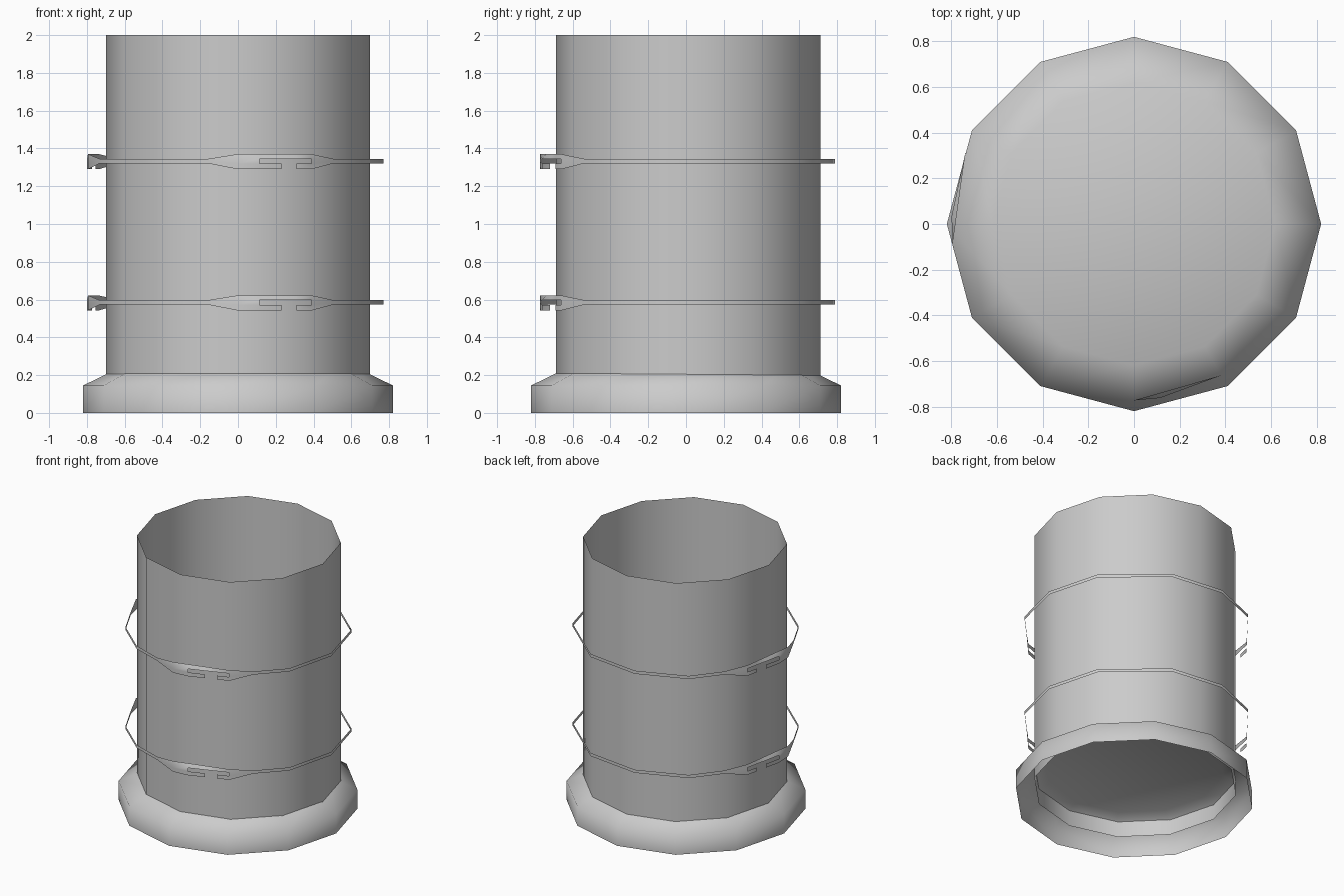
import bpy, bmesh, math
from mathutils import Vector

if "Cube" in bpy.data.objects:
    bpy.data.objects.remove(bpy.data.objects["Cube"], do_unlink=True)

# One plain grey for everything
grey = bpy.data.materials.new("mid grey")
grey.diffuse_color = (0.6, 0.6, 0.6, 1)
grey.use_nodes = True
grey.node_tree.nodes["Principled BSDF"].inputs["Base Color"].default_value = (0.6, 0.6, 0.6, 1)


def finish(name, bm):
    """Turn a bmesh into a smooth-shaded object."""
    for f in bm.faces:
        f.smooth = True
    mesh = bpy.data.meshes.new(name)
    bm.to_mesh(mesh)
    bm.free()
    mesh.materials.append(grey)
    obj = bpy.data.objects.new(name, mesh)
    bpy.context.collection.objects.link(obj)
    return obj


def lathe(name, profile, cap_top=False, sides=12):
    """Spin (radius, z) points, listed bottom to top, into an open shell."""
    bm = bmesh.new()
    rings = []
    for r, z in profile:
        rings.append([bm.verts.new((r * math.cos(math.tau * i / sides),
                                    r * math.sin(math.tau * i / sides), z))
                      for i in range(sides)])
    for low, high in zip(rings, rings[1:]):
        for i in range(sides):
            j = (i + 1) % sides
            bm.faces.new((low[i], low[j], high[j], high[i]))
    if cap_top:
        bm.faces.new(rings[-1])
    return finish(name, bm)


# Open tube, tucked into the lid at its foot
tube = lathe("tube", [(0.70, 0.09), (0.70, 2.0)])
tube.location.y = 0.011

# Flared lid, hollow from below; its shoulder runs on inside the tube
lathe("base_lid", [(0.82, 0.0), (0.82, 0.145), (0.62, 0.243)], cap_top=True)


def at(angle, radius=0.785):
    """Point on the strap's outline."""
    a = math.radians(angle)
    return Vector((radius * math.cos(a) - 0.015, radius * math.sin(a) + 0.012, 0))


# Heights of the four edge lines in the thin strap and in the tall clip
TALL = (-0.043, -0.014, 0.012, 0.037)
THIN = (-0.012, -0.004, 0.004, 0.012)
FULL = (0, 1, 2)


def clip(start, corner, bulge, end, finish_corner):
    """Columns of one slotted clip: (lower point, top point, heights, filled rows)."""
    a, b, c = at(corner), at(bulge), at(end)

    def column(low, t, rows):
        return low, a.lerp(c, t), TALL, rows

    taper_in = at(start).lerp(a, 0.6)
    taper_out = c.lerp(at(finish_corner), 0.4)
    return [(taper_in, taper_in, THIN, FULL),
            column(a, 0.0, FULL),
            column(b, 0.29, (0, 2)),
            column(b.lerp(c, 0.42), 0.59, (2,)),
            column(b.lerp(c, 0.71), 0.79, (0, 2)),
            column(c, 1.0, FULL),
            (taper_out, taper_out, THIN, FULL)]


def mirrored(columns):
    """Reverse the column order, keeping each span's filled rows."""
    spans = [c[3] for c in columns[:-1]][::-1] + [FULL]
    return [(low, top, z, rows) for (low, top, z, _), rows in zip(columns[::-1], spans)]


def plain(angles, radius=0.785):
    return [(at(a, radius), at(a, radius), THIN, FULL) for a in angles]


def strap(name, height):
    """Thin ribbon round the tube with two slotted hook clips."""
    cols = (clip(241, 271, 279.5, 301, 332)
            + plain((-28, 0, 30, 68, 98, 126))
            + mirrored(clip(217, 187, 178.5, 157, 126))
            + plain((217, 241), 0.765))
    bm = bmesh.new()
    grid = [[bm.verts.new((p.x, p.y, height + z))
             for p, z in zip((low, low, low, top), heights)]
            for low, top, heights, _ in cols]
    for i, col in enumerate(cols):
        here, there = grid[i], grid[(i + 1) % len(cols)]
        for r in col[3]:
            bm.faces.new((here[r], there[r], there[r + 1], here[r + 1]))
    return finish(name, bm)


strap("upper_strap", 1.333)
strap("lower_strap", 0.585)
